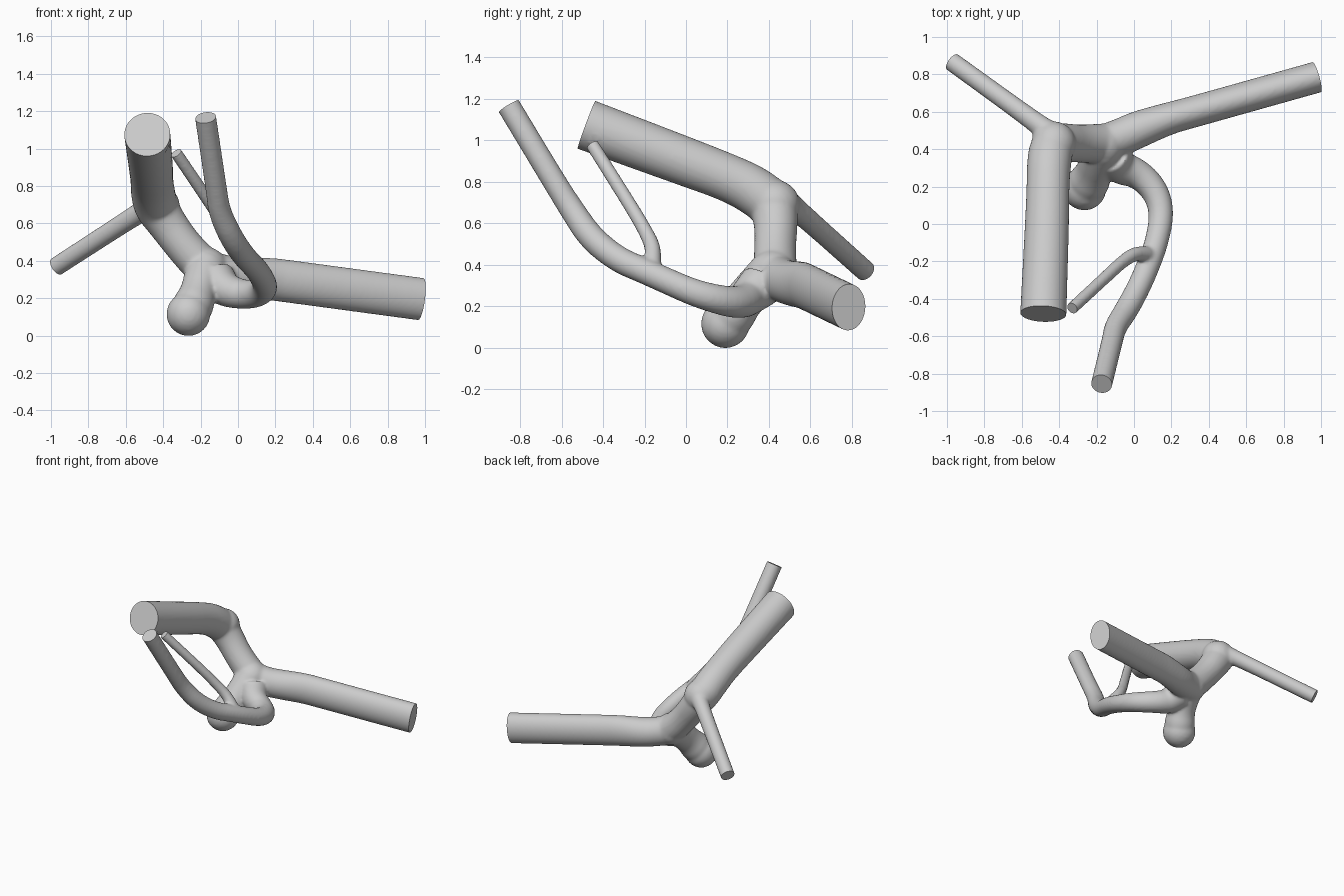
import bpy, bmesh
from mathutils import Vector, Matrix
from math import sin, cos, tau

if "Cube" in bpy.data.objects:
    bpy.data.objects.remove(bpy.data.objects["Cube"])

VOXEL, SIDES, EXTRA = 0.01, 32, 0.03


def soften(rows, times=2):
    """Corner cutting on rows of (x, y, z, radius across, radius up)."""
    for _ in range(times):
        out = [rows[0]]
        for a, b in zip(rows, rows[1:]):
            out.append([p * .75 + q * .25 for p, q in zip(a, b)])
            out.append([p * .25 + q * .75 for p, q in zip(a, b)])
        rows = out + [rows[-1]]
    return rows


def tube(bm, pts):
    """Closed tube along points (x, y, z, radius[, upright radius])."""
    rows = soften([list(p) if len(p) == 5 else list(p) + [p[3]] for p in pts])
    centres = [Vector(r[:3]) for r in rows]
    n = len(rows)
    rings, up = [], Vector((0, 0, 1))
    for i, r in enumerate(rows):
        t = (centres[min(i + 1, n - 1)] - centres[max(i - 1, 0)]).normalized()
        up = (up - t * up.dot(t)).normalized()
        side = t.cross(up)
        rings.append([bm.verts.new(centres[i] + side * (r[3] * cos(k * tau / SIDES))
                                   + up * (r[4] * sin(k * tau / SIDES)))
                      for k in range(SIDES)])
    for a, b in zip(rings, rings[1:]):
        for k in range(SIDES):
            j = (k + 1) % SIDES
            bm.faces.new((a[k], a[j], b[j], b[k]))
    bm.faces.new(rings[0][::-1])
    bm.faces.new(rings[-1])


def ball(bm, c, r):
    bmesh.ops.create_icosphere(bm, subdivisions=3, radius=r, matrix=Matrix.Translation(c))


# Vessels: each path ends at its flat cut end
main_trunk = [(-.12, .44, .33, .10), (-.20, .43, .38, .105), (-.30, .43, .49, .10),
              (-.38, .435, .60, .105), (-.44, .42, .69, .118), (-.455, .32, .765, .118),
              (-.46, .20, .822, .114), (-.465, .0, .897, .118), (-.485, -.48, 1.075, .124)]
back_branch = [(-.42, .46, .71, .075), (-.47, .50, .69, .062), (-.54, .554, .648, .053),
               (-.97, .865, .37, .051)]
right_branch = [(-.20, .42, .36, .10, .11), (-.08, .46, .325, .10, .105),
                (.02, .505, .31, .10, .108), (.18, .563, .302, .086, .114),
                (.30, .595, .286, .084, .114), (.977, .785, .195, .084, .114)]
arch_branch = [(-.12, .36, .30, .11), (-.07, .30, .245, .092), (.01, .275, .222, .08),
               (.085, .215, .22, .075), (.135, .13, .238, .069), (.147, .03, .268, .065),
               (.12, -.1, .325, .063), (.085, -.2, .37, .063), (.03, -.33, .425, .063),
               (-.04, -.46, .53, .064), (-.10, -.55, .665, .06), (-.115, -.62, .775, .057),
               (-.173, -.855, 1.165, .057)]
small_branch = [(.09, -.17, .36, .05), (.055, -.16, .42, .042), (.0, -.16, .49, .038),
                (-.06, -.20, .57, .035), (-.12, -.255, .665, .034), (-.33, -.45, .975, .033)]
# Rounded sac under the junction
sac = [(-.265, .19, .113, .10), (-.24, .225, .16, .112), (-.215, .275, .225, .096),
       (-.195, .33, .285, .10), (-.17, .41, .36, .11)]

bm = bmesh.new()
ends = []
for path in (main_trunk, back_branch, right_branch, arch_branch, small_branch):
    a, b = Vector(path[-2][:3]), Vector(path[-1][:3])
    d = (b - a).normalized()
    ends.append((b, d, max(path[-1][3:])))
    tube(bm, path[:-1] + [tuple(b + d * EXTRA) + path[-1][3:]])
tube(bm, sac)
ball(bm, (-.265, .19, .115), .118)
ball(bm, (-.17, .42, .355), .118)
ball(bm, (-.43, .43, .69), .12)
bmesh.ops.recalc_face_normals(bm, faces=bm.faces)

# Merge into one skin and relax the joins
mesh = bpy.data.meshes.new("vessel_tree")
bm.to_mesh(mesh)
bm.free()
obj = bpy.data.objects.new("vessel_tree", mesh)
bpy.context.collection.objects.link(obj)
remesh = obj.modifiers.new("skin", 'REMESH')
remesh.mode, remesh.voxel_size = 'VOXEL', VOXEL
relax = obj.modifiers.new("relax", 'SMOOTH')
relax.factor, relax.iterations = .5, 9
merged = bpy.data.meshes.new_from_object(
    obj.evaluated_get(bpy.context.evaluated_depsgraph_get()))
obj.modifiers.clear()
obj.data = merged

# Slice the vessel ends flat and cap them
bm = bmesh.new()
bm.from_mesh(merged)
for c, d, r in ends:
    reach = r + .022
    faces = [f for f in bm.faces if all((v.co - c).length < reach for v in f.verts)]
    edges = {e for f in faces for e in f.edges}
    verts = {v for f in faces for v in f.verts}
    bmesh.ops.bisect_plane(bm, geom=list(verts) + list(edges) + faces, plane_co=c,
                           plane_no=d, clear_outer=True)
    bmesh.ops.holes_fill(bm, edges=[e for e in bm.edges if e.is_boundary], sides=0)
bmesh.ops.recalc_face_normals(bm, faces=bm.faces)
bm.to_mesh(merged)
bm.free()

bpy.context.view_layer.objects.active = obj
obj.select_set(True)
bpy.ops.object.shade_smooth_by_angle(angle=.7)
